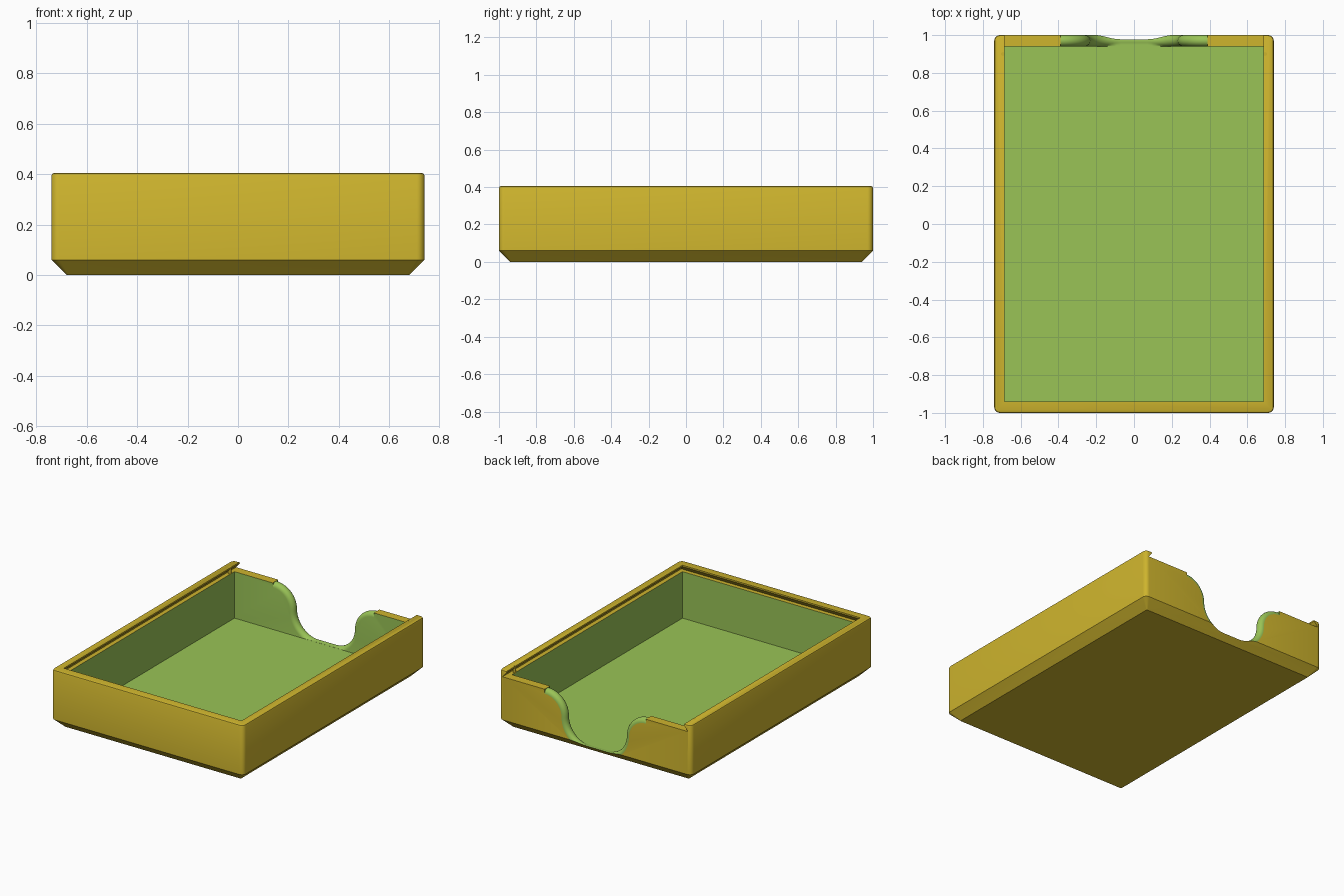
import bpy, bmesh
from math import radians, sin, cos, pi

cube = bpy.data.objects.get("Cube")
if cube:
    bpy.data.objects.remove(cube, do_unlink=True)

W, L, H = 0.74, 1.0, 0.405        # half width, half length, height
CHAMFER, WALL, FLOOR, LEDGE = 0.06, 0.06, 0.036, 0.36
IN_X, IN_Y = 0.685, 0.94          # half size of the cavity


def material(name, rgb):
    mat = bpy.data.materials.new(name)
    mat.use_nodes = True
    color = [(c / 255) ** 2.2 for c in rgb] + [1]
    mat.diffuse_color = color
    mat.node_tree.nodes["Principled BSDF"].inputs["Base Color"].default_value = color
    return mat


MATS = [material("gold", (205, 179, 49)), material("leaf green", (152, 194, 87))]


def loft(name, rings, mat_index=0):
    """Closed solid through matching rings of points."""
    bm = bmesh.new()
    loops = [[bm.verts.new(p) for p in ring] for ring in rings]
    n = len(loops[0])
    for a, b in zip(loops, loops[1:]):
        for i in range(n):
            j = (i + 1) % n
            bm.faces.new((a[i], a[j], b[j], b[i]))
    bm.faces.new(loops[0])
    bm.faces.new(loops[-1])
    bmesh.ops.recalc_face_normals(bm, faces=bm.faces)
    for f in bm.faces:
        f.material_index = mat_index
    mesh = bpy.data.meshes.new(name)
    bm.to_mesh(mesh)
    bm.free()
    for mat in MATS:
        mesh.materials.append(mat)
    obj = bpy.data.objects.new(name, mesh)
    bpy.context.collection.objects.link(obj)
    return obj


def rect(x, y0, y1, z):
    return [(-x, y0, z), (x, y0, z), (x, y1, z), (-x, y1, z)]


def round_rect(inset, r, z, steps=6):
    pts = []
    for k, (sx, sy) in enumerate([(1, 1), (-1, 1), (-1, -1), (1, -1)]):
        for i in range(steps + 1):
            a = (k + i / steps) * pi / 2
            pts.append((sx * (W - inset - r) + r * cos(a),
                        sy * (L - inset - r) + r * sin(a), z))
    return pts


def cut(target, cutter):
    cutter.hide_render = True
    mod = target.modifiers.new(cutter.name, 'BOOLEAN')
    mod.operation = 'DIFFERENCE'
    mod.solver = 'EXACT'
    mod.object = cutter
    bpy.context.view_layer.objects.active = target
    bpy.ops.object.modifier_apply(modifier=mod.name)
    bpy.data.objects.remove(cutter, do_unlink=True)


# Tray body: chamfered foot, rounded corners, softened rim
tray = loft("tray", [
    round_rect(CHAMFER, 0.008, 0),
    round_rect(0, 0.03, CHAMFER),
    round_rect(0, 0.03, H - 0.01),
    round_rect(0.003, 0.027, H - 0.003),
    round_rect(0.01, 0.02, H),
])

# Cavity
cut(tray, loft("cavity_cutter", [rect(IN_X, -IN_Y, IN_Y, FLOOR),
                                 rect(IN_X, -IN_Y, IN_Y, LEDGE + 0.005)], 1))

# Dovetail lid channel, open at the back
UNDER = 0.03
cut(tray, loft("lid_channel_cutter", [
    rect(IN_X + UNDER, -IN_Y - UNDER, L + 0.1, LEDGE),
    rect(IN_X, -IN_Y, L + 0.1, H - 0.01),
    rect(IN_X, -IN_Y, L + 0.1, H + 0.05),
]))


# Finger notch: S-shaped sides with a rounded-over edge through the back wall
def notch_ring(y, d, steps=12):
    r, low_x, top_x, zc = 0.16, 0.07, 0.39, 0.199
    half = []
    for i in range(steps + 1):
        a = -pi / 2 + i / steps * pi / 2
        half.append((low_x + (r + d) * cos(a), zc + (r + d) * sin(a)))
    for i in range(1, steps + 1):
        a = pi - i / steps * pi / 2
        half.append((top_x + (r - d) * cos(a), zc + (r - d) * sin(a)))
    half.append((top_x, 0.5))
    if y < L - WALL / 2:
        half = [(x, max(z, FLOOR + 0.0005)) for x, z in half]
    return [(x, y, z) for x, z in half] + [(-x, y, z) for x, z in reversed(half)]


R = WALL / 2
rings = [notch_ring(IN_Y - 0.03, R)]
for i in range(13):
    t = -pi / 2 + pi * i / 12
    rings.append(notch_ring(L - R + R * sin(t), R * (1 - cos(t))))
rings.append(notch_ring(L + 0.03, R))
cut(tray, loft("finger_notch_cutter", rings, 1))

# Small lid catches near the open end of the channel
for side, s in (("left", 1), ("right", -1)):
    circle = [(s * 0.694 + 0.01 * cos(k * pi / 6), 0.9 + 0.01 * sin(k * pi / 6))
              for k in range(12)]
    loft(side + "_lid_catch", [[(x, y, z) for x, y in circle]
                               for z in (LEDGE - 0.01, H + 0.0005)])

bpy.ops.object.select_all(action='DESELECT')
tray.select_set(True)
bpy.context.view_layer.objects.active = tray
bpy.ops.object.shade_smooth_by_angle(angle=radians(30))
